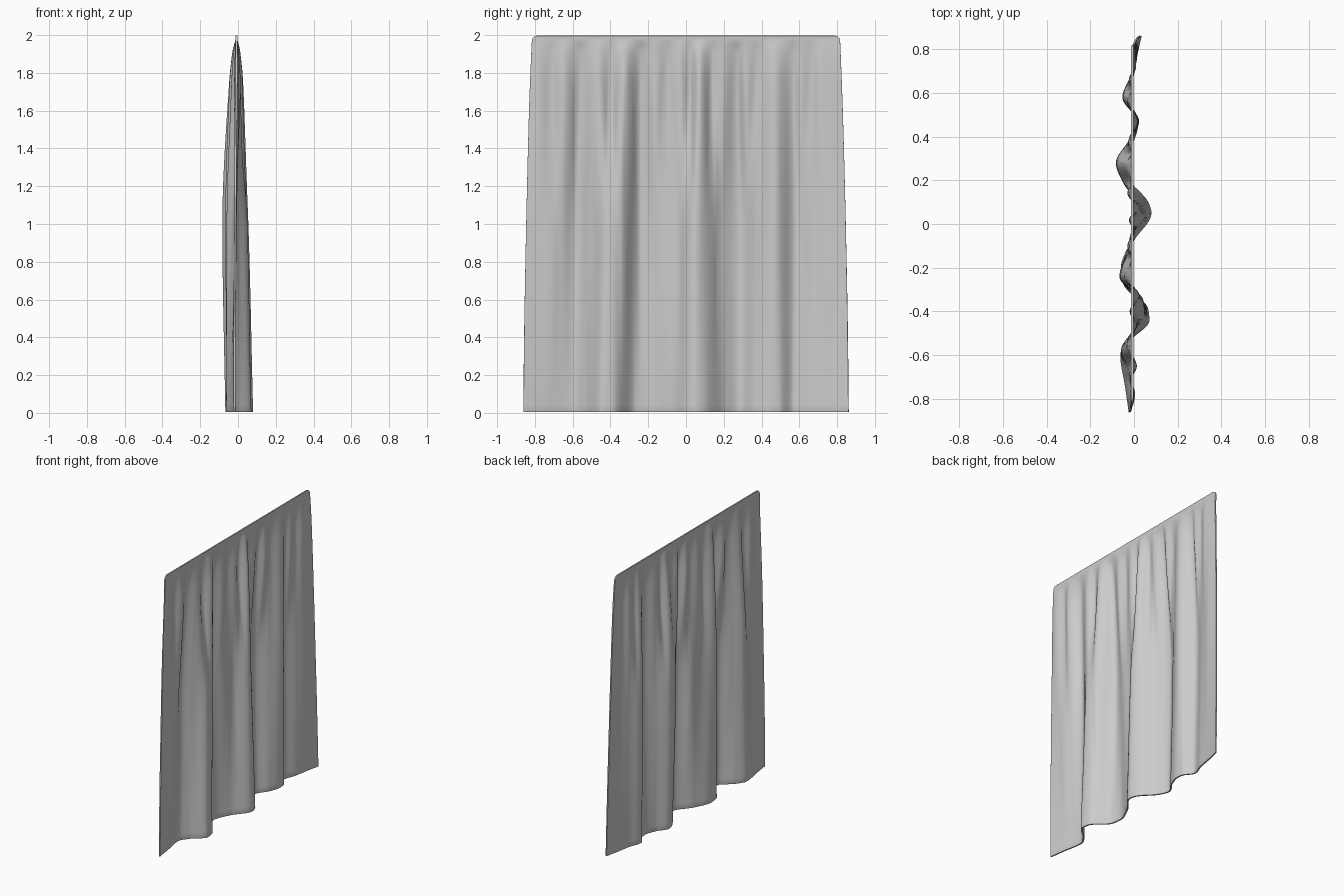
import bpy, bmesh, math

if "Cube" in bpy.data.objects:
    bpy.data.objects.remove(bpy.data.objects["Cube"])


def spline(keys, t):
    """Smooth value through sorted (position, value) keys."""
    n = len(keys)
    t = min(max(t, keys[0][0]), keys[-1][0])
    i = 0
    while i < n - 2 and t > keys[i + 1][0]:
        i += 1

    def slope(k):
        if k in (0, n - 1):
            a, b = (keys[0], keys[1]) if k == 0 else (keys[-2], keys[-1])
            return (b[1] - a[1]) / (b[0] - a[0])
        (p0, v0), (p1, v1), (p2, v2) = keys[k - 1:k + 2]
        d0, d1 = (v1 - v0) / (p1 - p0), (v2 - v1) / (p2 - p1)
        return 0 if d0 * d1 <= 0 else 2 * d0 * d1 / (d0 + d1)

    (a, va), (b, vb) = keys[i], keys[i + 1]
    h = b - a
    s = (t - a) / h
    return ((2*s**3 - 3*s*s + 1) * va + (s**3 - 2*s*s + s) * h * slope(i)
            + (3*s*s - 2*s**3) * vb + (s**3 - s*s) * h * slope(i + 1))


# Fold cross-sections (y, x): narrow gathers near the top, broad folds below
upper = [(-.84, -.012), (-.78, 0), (-.71, -.015), (-.65, .008), (-.56, -.03),
         (-.46, .008), (-.40, -.015), (-.33, .02), (-.24, -.04), (-.16, -.008),
         (-.10, -.025), (-.03, 0), (.02, -.018), (.07, .022), (.14, -.025),
         (.19, -.012), (.27, -.042), (.32, -.01), (.37, -.022), (.47, .012),
         (.57, -.028), (.61, -.01), (.66, -.018), (.72, .005), (.84, 0)]
middle = [(-.86, -.015), (-.74, -.012), (-.66, -.022), (-.58, -.055), (-.50, -.01),
          (-.41, .045), (-.35, .038), (-.24, -.062), (-.13, -.025), (-.05, -.012),
          (.05, .05), (.19, -.045), (.28, -.078), (.38, -.02), (.47, .018),
          (.58, -.048), (.67, -.015), (.77, .01), (.86, .012)]
lower = [(-.87, -.018), (-.75, -.035), (-.60, -.058), (-.53, -.02), (-.44, .066),
         (-.39, .06), (-.27, -.045), (-.20, -.055), (-.08, -.008), (.05, .075),
         (.09, .065), (.21, -.035), (.28, -.062), (.37, -.01), (.45, .013),
         (.49, .01), (.57, -.038), (.66, -.01), (.77, .01), (.86, .03)]
half_width = [(0, .861), (.4, .857), (1, .846), (1.6, .83), (2, .815)]
TOP_X = -.008


def fold_x(y, z):
    u, m, l = spline(upper, y), spline(middle, y), spline(lower, y)
    hem = TOP_X + (u - TOP_X) * .45
    return spline([(0, l), (1, m), (1.75, u), (1.92, hem), (1.985, TOP_X), (2, TOP_X)], z)


# Curtain sheet, rounded at the top corners
heights = [.005 + i * 1.895 / 45 for i in range(46)]
heights += [1.9 + .07 * i / 5 for i in range(1, 6)]
heights += [1.97 + .027 * math.sin(i * math.pi / 12) for i in range(1, 7)]
columns = 260
bm = bmesh.new()
rows = []
for z in heights:
    w = spline(half_width, z)
    if z > 1.97:
        w -= .027 * (1 - math.sqrt(max(0, 1 - ((z - 1.97) / .027) ** 2)))
    row = []
    for c in range(columns + 1):
        y = w * (2 * c / columns - 1)
        row.append(bm.verts.new((fold_x(y, z), y, z)))
    rows.append(row)
for a, b in zip(rows, rows[1:]):
    for c in range(columns):
        bm.faces.new((a[c], a[c + 1], b[c + 1], b[c]))
mesh = bpy.data.meshes.new("curtain")
bm.to_mesh(mesh)
bm.free()
curtain = bpy.data.objects.new("curtain", mesh)
bpy.context.collection.objects.link(curtain)

# Cloth thickness with softened rim
thick = curtain.modifiers.new("thickness", 'SOLIDIFY')
thick.thickness = .01
thick.offset = 0
rim = curtain.modifiers.new("rim", 'BEVEL')
rim.width = .003
rim.segments = 2
rim.limit_method = 'ANGLE'
rim.angle_limit = math.radians(60)
bpy.context.view_layer.objects.active = curtain
curtain.select_set(True)
bpy.ops.object.shade_smooth()
